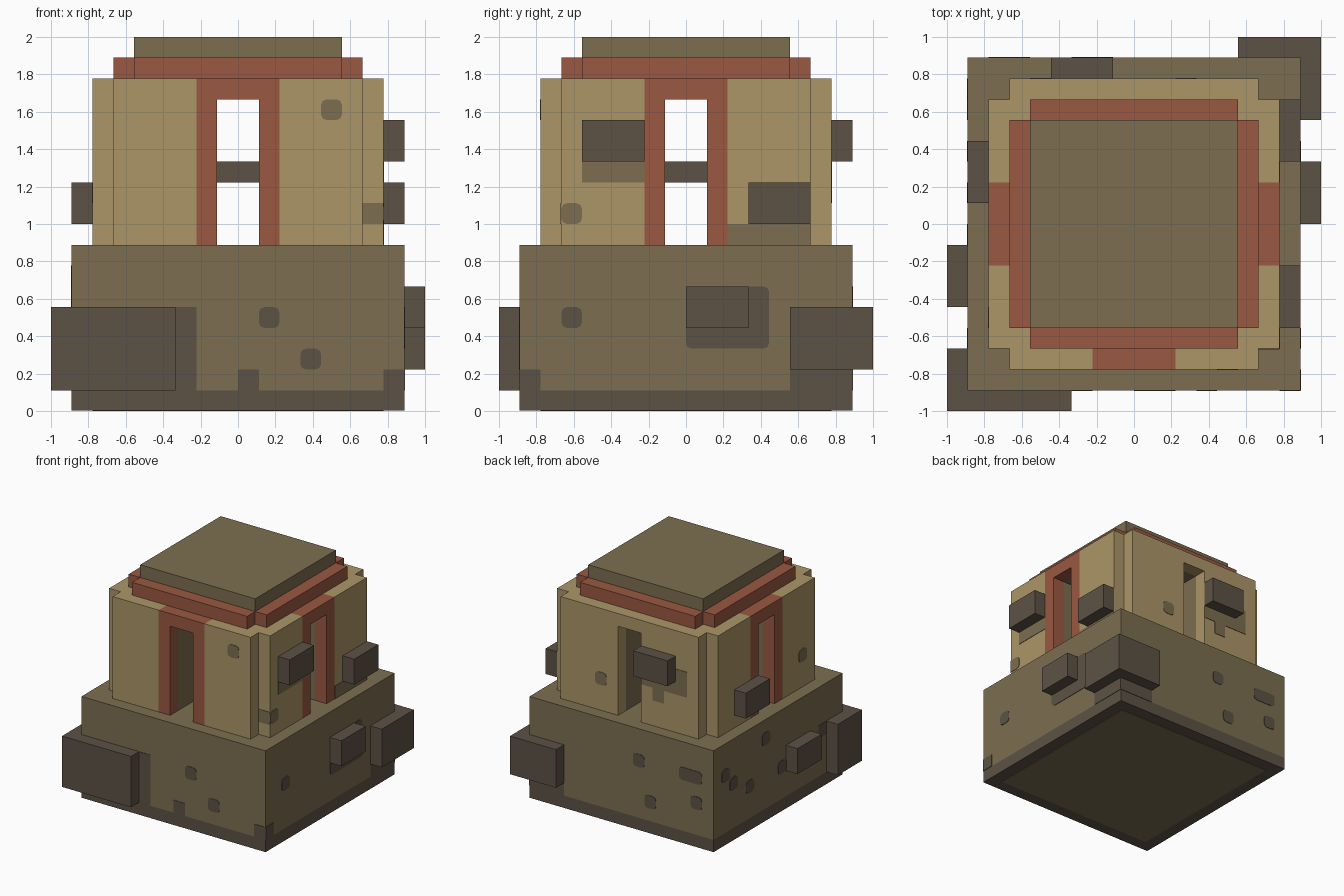
import bpy, bmesh

if "Cube" in bpy.data.objects:
    bpy.data.objects.remove(bpy.data.objects["Cube"])

U = 1 / 9          # everything sits on a grid of ninths
T = 0.004          # thickness of painted patches


def material(name, rgb):
    m = bpy.data.materials.new(name)
    m.diffuse_color = (*rgb, 1)
    m.use_nodes = True
    m.node_tree.nodes["Principled BSDF"].inputs["Base Color"].default_value = m.diffuse_color
    return m


TAN = material("sandstone", (0.413, 0.305, 0.138))
OLIVE = material("weathered stone", (0.202, 0.156, 0.080))
DARK = material("dark rock", (0.109, 0.084, 0.060))
RED = material("red clay", (0.323, 0.098, 0.054))


def boxes(name, mat, items, round_axis=None):
    """One object from boxes (x0, x1, y0, y1, z0, z1) in grid units."""
    bm = bmesh.new()
    for b in items:
        vs = bmesh.ops.create_cube(bm, size=1)["verts"]
        for v in vs:
            for i in range(3):
                v.co[i] = (b[2 * i + 1] if v.co[i] > 0 else b[2 * i]) * U
        if round_axis is not None:
            edges = {e for v in vs for e in v.link_edges
                     if abs(e.verts[0].co[round_axis] - e.verts[1].co[round_axis]) > 1e-5}
            bmesh.ops.bevel(bm, geom=list(edges), offset=0.03, segments=2,
                            affect='EDGES', profile=0.5)
    me = bpy.data.meshes.new(name)
    bm.to_mesh(me)
    bm.free()
    me.materials.append(mat)
    ob = bpy.data.objects.new(name, me)
    bpy.context.collection.objects.link(ob)


def patches(name, mat, axis, level, rects, rounded=False):
    """Thin painted rectangles (u0, u1, z0, z1) on a wall facing axis at level."""
    t = T / U if level > 0 else -T / U
    lo, hi = sorted((level, level + t))
    items = [(lo, hi, u0, u1, z0, z1) if axis == 0 else (u0, u1, lo, hi, z0, z1)
             for u0, u1, z0, z1 in rects]
    boxes(name, mat, items, axis if rounded else None)


def turned(b, side):
    """Turn a front-side box to front(0), right(1), back(2), left(3)."""
    x0, x1, y0, y1, z0, z1 = b
    for _ in range(side):
        x0, x1, y0, y1 = -y1, -y0, x0, x1
    return (x0, x1, y0, y1, z0, z1)


# Base with dark footing and lighter underside
boxes("footing", DARK, [(-8, 8, -8, 8, T / U, 1)])
boxes("base", OLIVE, [(-8, 8, -8, 8, 1, 8)])
boxes("underside", OLIVE, [(-7, 7, -7, 7, 0, 0.05)])

# Tower core: four quadrants around crossing passages, with ceiling
boxes("core", OLIVE, [(*x, *y, 8, 15.95) for x in ((-6, -1), (1, 6)) for y in ((-6, -1), (1, 6))])
boxes("ceiling", OLIVE, [(-6, 6, -1, 1, 15, 15.95), (-1, 1, -6, -1, 15, 15.95), (-1, 1, 1, 6, 15, 15.95)])
boxes("corner_posts", TAN, [(*x, *y, 8, 16) for x in ((-6, -5), (5, 6)) for y in ((-6, -5), (5, 6))])
boxes("inner_block", DARK, [(-1, 1, -1, 1, 11, 12)])

# Outer walls on four sides, red door frames on three of them
walls = [(-6, -2, -7, -6, 8, 16), (2, 6, -7, -6, 8, 16)]
frame = [(-2, -1, -7, -6, 8, 16), (1, 2, -7, -6, 8, 16), (-1, 1, -7, -6, 15, 16)]
boxes("walls", TAN, [turned(b, s) for s in range(4) for b in walls])
boxes("door_frames", RED, [turned(b, s) for s in (0, 1, 3) for b in frame])
boxes("back_doorway", TAN, [turned(b, 2) for b in frame])

# Red cornice and roof cap
boxes("cornice", RED, [(-6, 6, -5, 5, 16, 17), (-5, 5, -6, -5, 16, 17), (-5, 5, 5, 6, 16, 17)])
boxes("roof_cap", OLIVE, [(-5, 5, -5, 5, 17, 18)])

# Dark rocks sticking out
boxes("front_left_rock", DARK, [(-9, -3, -9, -8, 1, 5), (-9, -8, -8, -6, 1, 5)])
boxes("back_right_rock", DARK, [(5, 9, 8, 9, 2, 5), (8, 9, 5, 8, 2, 5)])
boxes("base_rocks", DARK, [(8, 9, 0, 3, 4, 6), (-9, -8, -4, -1, 3, 5)])
boxes("tower_rocks", DARK, [(7, 8, -5, -2, 12, 14), (7, 8, 3, 6, 9, 11),
                            (-8, -7, 1, 4, 9, 11), (-4, -1, 7, 8, 12, 14)])

# Dark stains and spots on the base
patches("front_stains", DARK, 1, -8, [(-8, -2, 1, 5), (0, 1, 1, 2), (7, 8, 1, 2)])
patches("front_spots", DARK, 1, -8, [(1, 2, 4, 5), (3, 4, 2, 3)], True)
patches("right_stains", DARK, 0, 8, [(-8, -7, 1, 2), (5, 8, 1, 5)])
patches("right_spots", DARK, 0, 8, [(0, 4, 3, 6), (-6, -5, 4, 5)], True)
patches("back_stains", DARK, 1, 8, [(5, 8, 1, 5)])
patches("back_spots", DARK, 1, 8, [(-2, -1, 5, 6), (-3, -2, 2, 3), (-7, -5, 5, 6), (-7, -6, 3, 4)], True)
patches("left_stains", DARK, 0, -8, [(-8, -6, 1, 5), (-6, -5, 4, 5)])
patches("left_spots", DARK, 0, -8, [(6, 7, 5, 6), (5, 6, 4, 5), (3, 4, 3, 4), (1, 2, 6, 7), (-1, 0, 3, 4)], True)

# Olive stains and spots on the tower
patches("tower_front_spot", OLIVE, 1, -7, [(4, 5, 14, 15)], True)
patches("tower_corner_stain", OLIVE, 1, -6, [(6, 7, 9, 10)])
patches("tower_right_stains", OLIVE, 0, 7, [(-5, -2, 11, 12), (2, 6, 8, 9)])
patches("tower_right_spot", OLIVE, 0, 7, [(-6, -5, 9, 10)], True)
patches("tower_back_stains", OLIVE, 1, 7, [(-5, -1, 11, 12), (-3, -2, 10, 11), (-5, -4, 12, 13)])
patches("tower_back_spot", OLIVE, 1, 7, [(2, 3, 10, 11)], True)
patches("tower_left_spot", OLIVE, 0, -7, [(-5, -4, 10, 11)], True)
